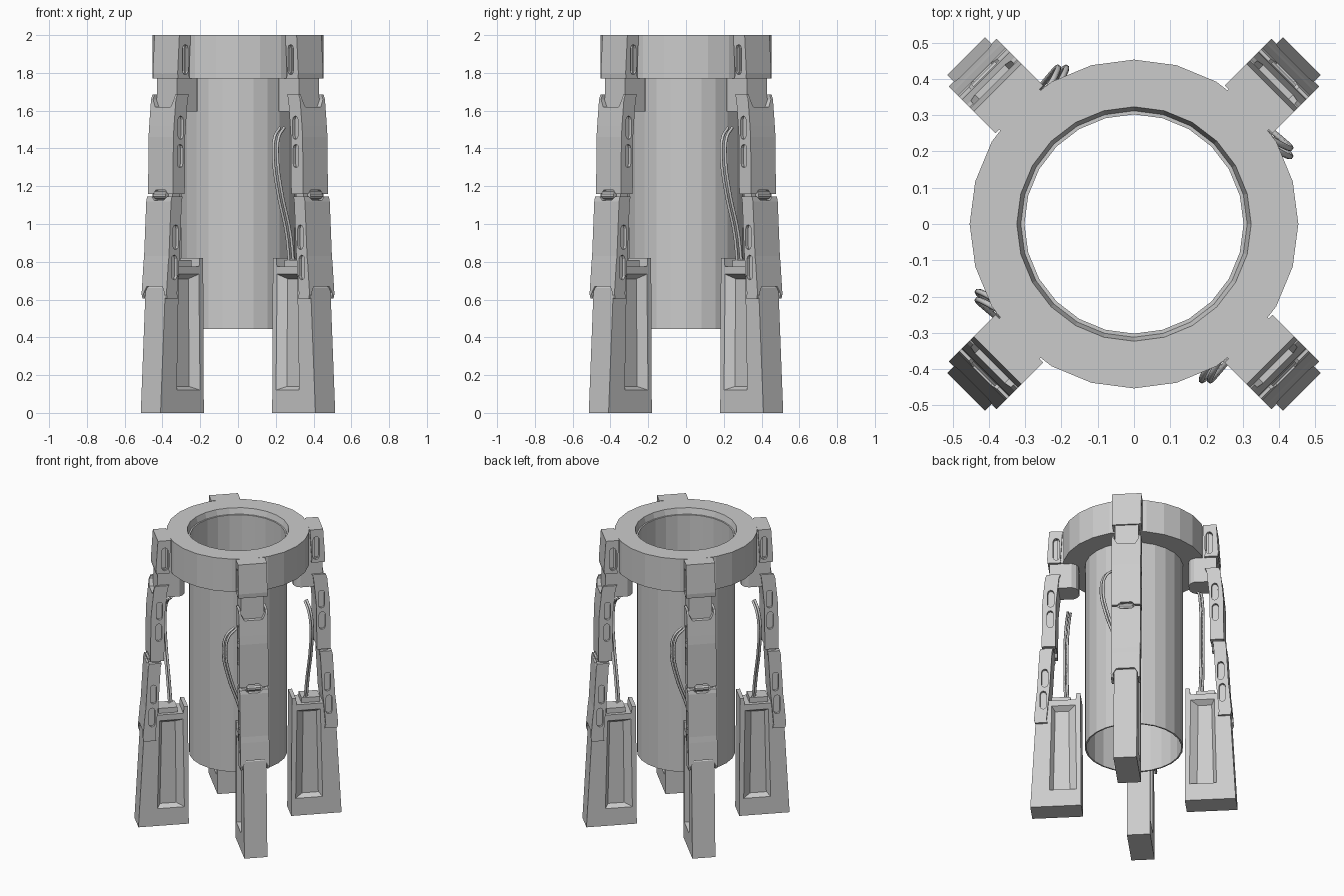
import bpy, bmesh, math
from mathutils import Matrix

if "Cube" in bpy.data.objects:
    bpy.data.objects.remove(bpy.data.objects["Cube"], do_unlink=True)

grey = bpy.data.materials.new("plain_grey")
grey.use_nodes = True
grey.diffuse_color = (0.6, 0.6, 0.6, 1)
grey.node_tree.nodes["Principled BSDF"].inputs["Base Color"].default_value = (0.6, 0.6, 0.6, 1)

CORNERS = {"front_left": -45, "back_left": 45, "back_right": 135, "front_right": 225}


def loft(bm, a, b):
    """Closed solid between two outlines with matching points."""
    va = [bm.verts.new(p) for p in a]
    vb = [bm.verts.new(p) for p in b]
    bm.faces.new(va)
    bm.faces.new(vb[::-1])
    n = len(va)
    for i in range(n):
        j = (i + 1) % n
        bm.faces.new((va[i], vb[i], vb[j], va[j]))


def side_prism(bm, profile, t0, t1, end=None):
    """Outline in (radius, height), spread sideways from t0 to t1."""
    loft(bm, [(r, t0, z) for r, z in profile], [(r, t1, z) for r, z in end or profile])


def face_prism(bm, profile, r0, r1):
    """Outline in (sideways, height), pushed along the radius."""
    loft(bm, [(r0, t, z) for t, z in profile], [(r1, t, z) for t, z in profile])


def finish(bm, name):
    bmesh.ops.recalc_face_normals(bm, faces=bm.faces)
    me = bpy.data.meshes.new(name)
    bm.to_mesh(me)
    bm.free()
    me.materials.append(grey)
    return me


def add(me, name):
    ob = bpy.data.objects.new(name, me)
    bpy.context.collection.objects.link(ob)
    return ob


def four(me, name):
    """Place one mesh on each of the four corners."""
    for corner, deg in CORNERS.items():
        add(me, f"{corner}_{name}").rotation_euler.z = math.radians(deg)


def carve(me, cutter_bm):
    """Subtract the cutter shapes and return the baked mesh."""
    body = add(me, "body")
    cutter = add(finish(cutter_bm, "cutter"), "cutter")
    cutter.hide_render = True
    mod = body.modifiers.new("cut", "BOOLEAN")
    mod.operation, mod.solver, mod.object = "DIFFERENCE", "EXACT", cutter
    bpy.context.view_layer.update()
    baked = bpy.data.meshes.new_from_object(body.evaluated_get(bpy.context.evaluated_depsgraph_get()))
    bpy.data.objects.remove(cutter)
    bpy.data.objects.remove(body)
    return baked


def lathe(name, profile, sides=24):
    bm = bmesh.new()
    rings = [[bm.verts.new((r * math.sin(a), r * math.cos(a), z)) for r, z in profile]
             for a in (math.tau * i / sides for i in range(sides))]
    n = len(profile)
    for i, ring in enumerate(rings):
        nxt = rings[(i + 1) % sides]
        for k in range(n):
            m = (k + 1) % n
            bm.faces.new((ring[k], ring[m], nxt[m], nxt[k]))
    add(finish(bm, name), name)


# Central tube and top collar
lathe("tube", [(0.312, 0.445), (0.312, 1.96), (0.302, 1.96), (0.302, 0.445)])
lathe("collar", [(0.453, 1.77), (0.453, 2), (0.323, 2), (0.31, 1.95), (0.31, 1.77)])


def slots(bm, centres, half_height):
    """Rounded slot cutters on both sides of a plate."""
    for r, z in centres:
        w = 0.02
        outline = []
        for k in range(10):
            a = math.pi * (k % 5) / 4 + (math.pi if k > 4 else 0)
            lift = (half_height - w) * (1 if k < 5 else -1)
            outline.append((r + w * math.cos(a), z + lift + w * math.sin(a)))
        for s in (-1, 1):
            side_prism(bm, outline, s * 0.068, s * 0.12)


def notch(bm, z_open, z_deep, half):
    """Chamfered notch cut through a plate edge."""
    c = (z_deep - z_open) * 0.4
    face_prism(bm, [(-half, z_open), (half, z_open), (half, z_deep - c), (half - 0.02, z_deep),
                    (-half + 0.02, z_deep), (-half, z_deep - c)], 0.3, 0.8)


def plate(name, outer, depth, slot_list, half_height, notches):
    bm = bmesh.new()
    inner = [(r - depth, z) for r, z in reversed(outer)]
    side_prism(bm, outer + inner, -0.093, 0.093)
    cut = bmesh.new()
    slots(cut, slot_list, half_height)
    for n in notches:
        notch(cut, *n)
    four(carve(finish(bm, name), cut), name)


# Armour plates running down each leg
plate("top_plate", [(0.542, 1.77), (0.545, 1.8), (0.532, 2)], 0.085, [(0.487, 1.87)], 0.08, [])
plate("middle_plate", [(0.58, 1.16), (0.577, 1.46), (0.572, 1.52), (0.558, 1.66), (0.548, 1.685)],
      0.088, [(0.522, 1.51), (0.526, 1.36)], 0.062,
      [(1.72, 1.62, 0.078), (1.13, 1.18, 0.055)])
plate("lower_plate", [(0.622, 0.605), (0.629, 0.63), (0.615, 0.79), (0.61, 0.83), (0.594, 1.12), (0.588, 1.145)],
      0.08, [(0.56, 0.93), (0.57, 0.77)], 0.066,
      [(0.58, 0.67, 0.078), (1.17, 1.125, 0.055)])

# Narrow rail behind the plates
bm = bmesh.new()
side_prism(bm, [(0.6, 0.7), (0.565, 1.15), (0.535, 1.6), (0.53, 1.8),
                (0.47, 1.8), (0.485, 1.6), (0.51, 1.15), (0.55, 0.7)], -0.075, 0.075)
four(finish(bm, "rail"), "rail")

# Tab joining collar to top plate
bm = bmesh.new()
side_prism(bm, [(0.38, 1.775), (0.48, 1.775), (0.48, 1.998), (0.38, 1.998)], -0.078, 0.078)
four(finish(bm, "collar_tab"), "collar_tab")

# Bracket under the collar with a rounded inner end
bm = bmesh.new()
outline = [(0.5, -0.075), (0.5, 0.075), (0.39, 0.075), (0.365, 0.06), (0.35, 0.03),
           (0.35, -0.03), (0.365, -0.06), (0.39, -0.075)]
loft(bm, [(r, t, 1.595) for r, t in outline], [(r, t, 1.79) for r, t in outline])
four(finish(bm, "bracket"), "bracket")

# Hinge pin between the plates
bm = bmesh.new()
bmesh.ops.create_cone(bm, cap_ends=True, segments=10, radius1=0.022, radius2=0.022, depth=0.09,
                      matrix=Matrix.Translation((0.567, 0, 1.152)) @ Matrix.Rotation(math.pi / 2, 4, "X"))
four(finish(bm, "hinge_pin"), "hinge_pin")

# Foot with a sunken panel on each side
bm = bmesh.new()
side_prism(bm, [(0.33, 0), (0.654, 0), (0.618, 0.66), (0.595, 0.69), (0.59, 0.775),
                (0.365, 0.775), (0.36, 0.82), (0.335, 0.82)], -0.074, 0.074)
cut = bmesh.new()
wide = [(0.357, 0.12), (0.533, 0.12), (0.518, 0.735), (0.366, 0.735)]
deep = [(0.405, 0.14), (0.51, 0.14), (0.498, 0.71), (0.412, 0.71)]
for s in (-1, 1):
    side_prism(cut, wide, s * 0.075, s * 0.04, deep)
four(carve(finish(bm, "foot"), cut), "foot")

# Cable socket on top of the foot
bm = bmesh.new()
side_prism(bm, [(0.4, 0.76), (0.52, 0.76), (0.52, 0.81), (0.4, 0.81)], -0.05, 0.05)
four(finish(bm, "cable_socket"), "cable_socket")

# Twin cables bowing out beside each leg
path = [(0.43, -0.03, 0.79), (0.437, -0.06, 0.95), (0.445, -0.135, 1.18),
        (0.445, -0.165, 1.36), (0.435, -0.145, 1.46), (0.42, -0.09, 1.51)]
curve = bpy.data.curves.new("cables", "CURVE")
curve.dimensions = "3D"
curve.bevel_depth = 0.008
curve.bevel_resolution = 1
curve.resolution_u = 6
curve.use_fill_caps = True
for shift in (-0.008, 0.008):
    spline = curve.splines.new("BEZIER")
    spline.bezier_points.add(len(path) - 1)
    for point, (r, t, z) in zip(spline.bezier_points, path):
        point.co = (r + shift, t + shift, z)
        point.handle_left_type = point.handle_right_type = "AUTO"
curve.materials.append(grey)
four(curve, "cables")
